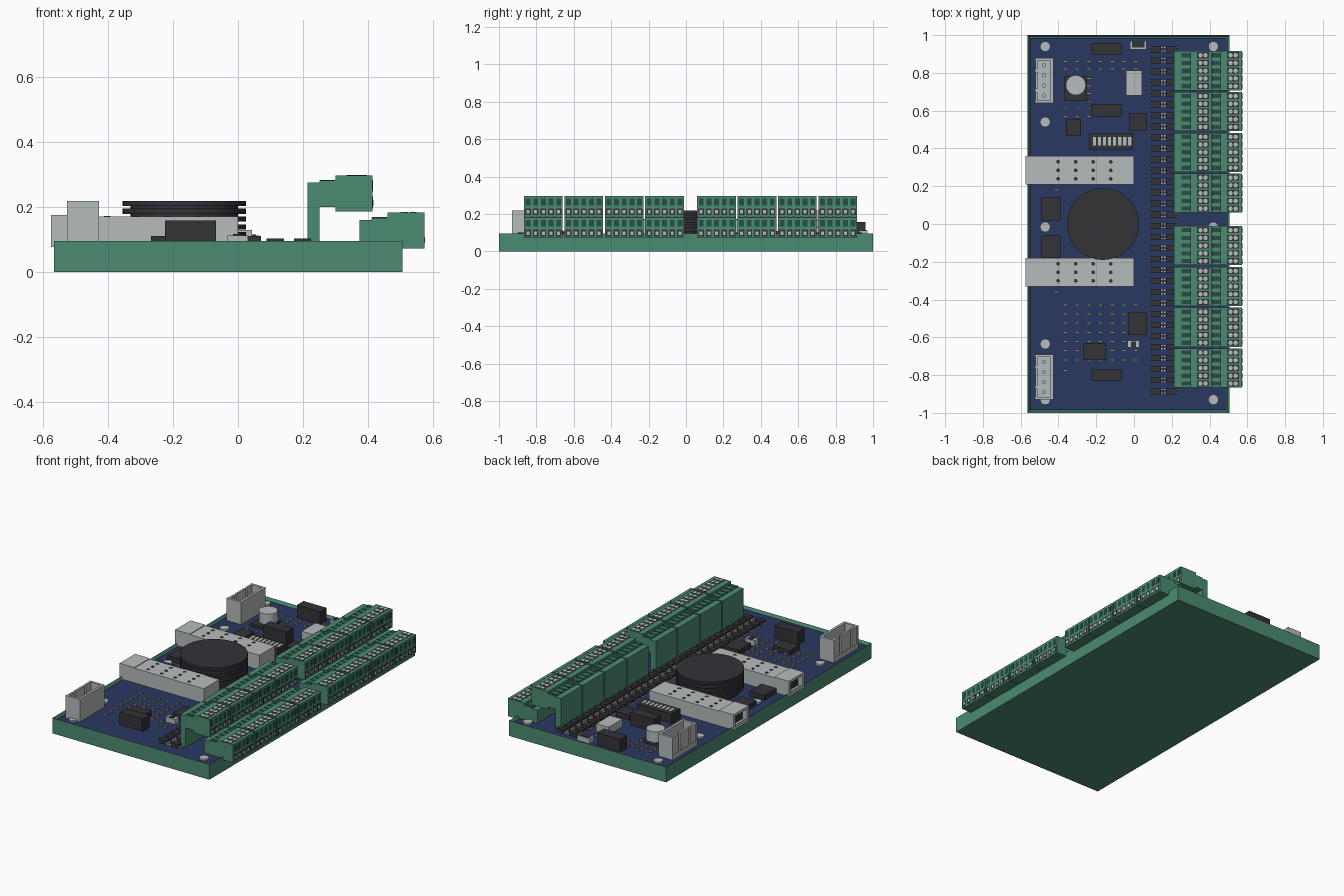
import bpy, bmesh
from mathutils import Matrix

if "Cube" in bpy.data.objects:
    bpy.data.objects.remove(bpy.data.objects["Cube"])

BOARD = 0.08  # height of the circuit board's top face


def material(name, rgb):
    m = bpy.data.materials.new(name)
    m.diffuse_color = (*rgb, 1)
    m.use_nodes = True
    m.node_tree.nodes["Principled BSDF"].inputs["Base Color"].default_value = m.diffuse_color
    return m


GREEN = material("terminal green", (0.07, 0.26, 0.165))
DEEP = material("slot green", (0.02, 0.075, 0.06))
NAVY = material("board navy", (0.023, 0.04, 0.12))
DARK = material("chip black", (0.033, 0.033, 0.039))
GREY = material("light grey", (0.47, 0.50, 0.50))
GOLD = material("solder tan", (0.36, 0.30, 0.17))


def part(name, mat, boxes=(), discs=()):
    """One object from boxes (x0,x1,y0,y1,z0,z1) and discs (x,y,z0,z1,radius,sides)."""
    bm = bmesh.new()
    for x0, x1, y0, y1, z0, z1 in boxes:
        m = Matrix.Translation(((x0 + x1) / 2, (y0 + y1) / 2, (z0 + z1) / 2))
        bmesh.ops.create_cube(bm, size=1, matrix=m @ Matrix.Diagonal((x1 - x0, y1 - y0, z1 - z0, 1)))
    for x, y, z0, z1, r, n in discs:
        bmesh.ops.create_cone(bm, cap_ends=True, segments=n, radius1=r, radius2=r, depth=z1 - z0,
                              matrix=Matrix.Translation((x, y, (z0 + z1) / 2)))
    return finish(name, mat, bm, bool(discs))


def finish(name, mat, bm, smooth=False):
    me = bpy.data.meshes.new(name)
    bm.to_mesh(me)
    bm.free()
    me.materials.append(mat)
    ob = bpy.data.objects.new(name, me)
    bpy.context.collection.objects.link(ob)
    if smooth:
        bpy.ops.object.select_all(action='DESELECT')
        ob.select_set(True)
        bpy.context.view_layer.objects.active = ob
        bpy.ops.object.shade_smooth_by_angle()
    return ob


# Carrier tray: a slab whose top is inset and sunk, leaving a thin rim
bm = bmesh.new()
bmesh.ops.create_cube(bm, size=1, matrix=Matrix.Translation((-0.03, 0, 0.0475))
                      @ Matrix.Diagonal((1.07, 2.0, 0.095, 1)))
top = [f for f in bm.faces if f.normal.z > 0.9]
bmesh.ops.inset_region(bm, faces=top, thickness=0.016)
bmesh.ops.translate(bm, verts=top[0].verts, vec=(0, 0, -0.025))
finish("carrier_tray", GREEN, bm)
part("circuit_board", NAVY, [(-0.55, 0.49, -0.985, 0.985, 0.065, BOARD)])

# Mounting screws
spots = [(-0.47, y) for y in (0.94, 0.54, -0.016, -0.635, -0.93)] + [(0.42, y) for y in (0.94, -0.016, -0.93)]
part("mounting_screws", GREY, discs=[(x, y, BOARD, 0.09, 0.027, 20) for x, y in spots])

# Terminal blocks: two tiers of headers with plugs, five ways each
starts = [base + i * 0.216 for base in (-0.866, 0.06) for i in range(4)]
headers, plugs, slots, holes, clamps, wells, screws, cuts = ([] for _ in range(8))
for y in starts:
    e = y + 0.207
    headers += [(0.213, 0.25, y, e, BOARD, 0.275), (0.25, 0.302, y, e, 0.2, 0.28),
                (0.373, 0.41, y, e, BOARD, 0.16), (0.41, 0.46, y, e, BOARD, 0.166)]
    for px, pz, sx, sz in ((0.30, 0.185, 0.25, 0.28), (0.459, 0.071, 0.41, 0.166)):
        zt, xe = pz + 0.111, px + 0.114
        plugs.append((px, xe, y, e, pz, zt))
        for k in range(5):
            c = y + 0.0215 + k * 0.041
            slots.append((sx + 0.002, sx + 0.048, c - 0.011, c + 0.011, sz - 0.004, sz + 0.002))
            cuts.append((xe - 0.004, xe + 0.001, c - 0.013, c + 0.013, pz + 0.062, pz + 0.098))
            holes.append((xe - 0.004, xe + 0.001, c - 0.015, c + 0.015, pz + 0.010, pz + 0.046))
            clamps.append((xe - 0.003, xe + 0.002, c - 0.008, c + 0.008, pz + 0.018, pz + 0.036))
            wells.append((px + 0.034, px + 0.096, c - 0.016, c + 0.016, zt - 0.004, zt + 0.001))
            screws += [(px + 0.052, c, zt - 0.003, zt + 0.002, 0.012, 10),
                       (px + 0.079, c, zt - 0.003, zt + 0.002, 0.012, 10)]
part("terminal_headers", GREEN, headers)
part("terminal_plugs", GREEN, plugs)
part("header_slots", DEEP, slots)
part("plug_grooves", DEEP, cuts)
part("wire_openings", DARK, holes)
part("wire_clamps", GREY, clamps)
part("screw_wells", DARK, wells)
part("terminal_screws", GREY, discs=screws)

# Signal channels: 32 rows of small chips with light contacts
chips, contacts = [], []
for i in range(32):
    y = 0.925 - i * 0.0584
    chips += [(0.088, 0.142, y - 0.016, y + 0.016, BOARD, 0.102),
              (0.172, 0.225, y - 0.016, y + 0.016, BOARD, 0.102)]
    for s in (-1, 1):
        contacts += [(0.142, 0.153, y + s * 0.009 - 0.006, y + s * 0.009 + 0.006, BOARD, 0.094),
                     (0.157, 0.169, y + s * 0.009 - 0.006, y + s * 0.009 + 0.006, BOARD, 0.094),
                     (0.079, 0.088, y + s * 0.009 - 0.004, y + s * 0.009 + 0.004, BOARD, 0.088),
                     (0.225, 0.234, y + s * 0.009 - 0.004, y + s * 0.009 + 0.004, BOARD, 0.088)]
part("channel_chips", DARK, chips)
part("channel_contacts", GREY, contacts)

# Ribbed round coil
part("round_coil", DARK, discs=[(-0.165, 0, BOARD, 0.21, 0.165, 48)]
     + [(-0.165, 0, z / 1000, z / 1000 + 0.016, 0.19, 48) for z in range(106, 210, 24)])

# Network jacks with a long vented housing
jacks, vents, ports = [], [], []
for yc in (0.284, -0.256):
    a, b = yc - 0.075, yc + 0.075
    jacks += [(-0.475, 0.0, a, b, BOARD, 0.17),
              (-0.575, -0.475, a, a + 0.02, 0.076, 0.174), (-0.575, -0.475, b - 0.02, b, 0.076, 0.174),
              (-0.575, -0.475, a + 0.02, b - 0.02, 0.076, 0.092),
              (-0.575, -0.475, a + 0.02, b - 0.02, 0.158, 0.174)]
    ports.append((-0.545, -0.47, a + 0.02, b - 0.02, 0.09, 0.16))
    vents += [(-0.402 + 0.093 * i, yc + 0.045 * j, 0.168, 0.172, 0.01, 12)
              for i in range(4) for j in (-1, 0, 1)]
part("network_jacks", GREY, jacks)
part("jack_openings", DARK, ports)
part("jack_vents", DARK, discs=vents)

# Power sockets: open boxes with a slotted outer wall and four pins
walls, pins = [], []
for yc in (0.76, -0.81):
    a, b = yc - 0.12, yc + 0.12
    walls += [(-0.525, -0.427, a, b, BOARD, 0.11), (-0.442, -0.427, a, b, 0.11, 0.218),
              (-0.525, -0.442, a, a + 0.014, 0.11, 0.218), (-0.525, -0.442, b - 0.014, b, 0.11, 0.218)]
    walls += [(-0.522, -0.51, s, t, 0.11, 0.218)
              for s, t in ((a + 0.014, yc - 0.06), (yc - 0.045, yc + 0.045), (yc + 0.06, b - 0.014))]
    pins += [(-0.476, yc + (k - 1.5) * 0.053, 0.11, 0.18, 0.011, 10) for k in range(4)]
part("power_sockets", GREY, walls)
part("power_pins", GREY, discs=pins)

# Tall relays
part("tall_modules", DARK, [(-0.225, -0.067, y, y + 0.064, BOARD, 0.158) for y in (-0.832, 0.57, 0.895)])
# Flat chips
part("flat_chips", DARK, [(-0.268, -0.15, -0.72, -0.63, BOARD, 0.11), (-0.033, 0.07, -0.588, -0.468, BOARD, 0.11),
                          (-0.37, -0.25, 0.65, 0.78, BOARD, 0.10), (-0.36, -0.28, 0.465, 0.552, BOARD, 0.11),
                          (-0.026, 0.068, 0.495, 0.585, BOARD, 0.11), (-0.492, -0.39, 0.018, 0.143, BOARD, 0.11),
                          (-0.492, -0.39, -0.178, -0.06, BOARD, 0.11)])
# Capacitor can
part("capacitor", GREY, discs=[(-0.308, 0.735, 0.10, 0.165, 0.053, 28)])
# Address switch bank with eight sliders
part("switch_bank", DARK, [(-0.238, -0.005, 0.395, 0.482, BOARD, 0.135)])
part("switch_sliders", GREY, [(-0.216 + 0.0265 * k, -0.2 + 0.0265 * k, 0.416, 0.46, 0.13, 0.138) for k in range(8)])
# Light relay, crystal and service port
part("small_relay", GREY, [(-0.042, 0.043, 0.68, 0.813, BOARD, 0.128)])
part("crystal", GREY, [(-0.034, 0.03, -0.655, -0.616, BOARD, 0.112)])
part("crystal_cover", DARK, [(-0.015, 0.011, -0.65, -0.621, 0.108, 0.116)])
part("service_port", GREY, [(-0.02, 0.065, 0.925, 0.97, BOARD, 0.112)])
part("service_port_cover", DARK, [(-0.01, 0.055, 0.935, 0.966, 0.108, 0.115)])

# Small surface parts: tan ends on a grid
cols = [-0.363 + 0.062 * i for i in range(7)]
grid = [(x, y) for y in (0.86, 0.82) for x in cols]
grid += [(x, y) for y in (0.61, 0.57) for x in cols[:3]]
grid += [(x, -0.428 - 0.0485 * j) for j in range(7) for x in cols]
grid += [(-0.41, 0.18), (-0.41, -0.36), (-0.363, -0.775)] + [(-0.237, y) for y in (0.77, 0.73, 0.69, 0.65)]
part("surface_parts", GOLD, [(x - 0.011, x + 0.011, y - 0.005, y + 0.005, BOARD, 0.089) for x, y in grid])
